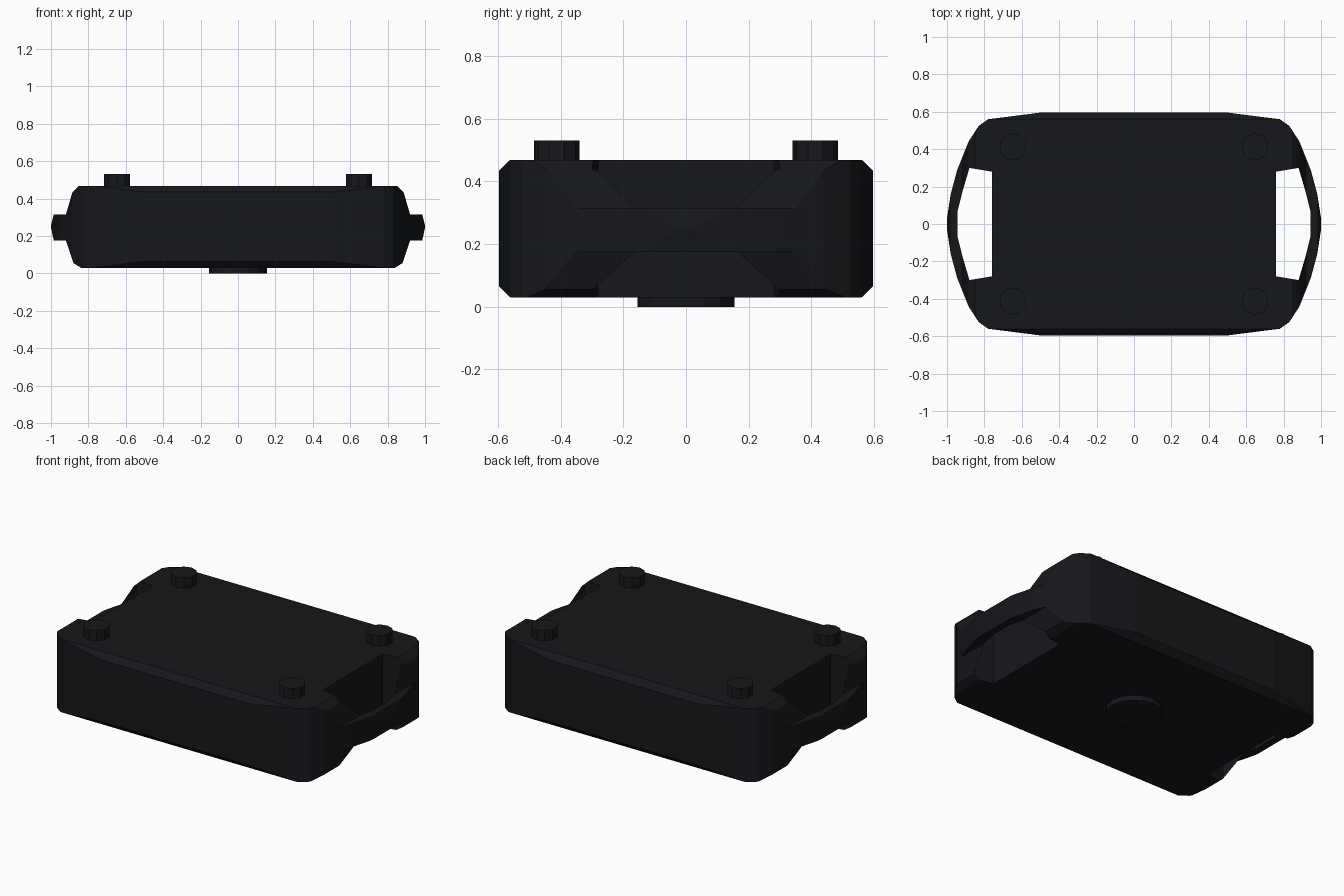
import bpy, bmesh
from mathutils import Vector

if "Cube" in bpy.data.objects:
    bpy.data.objects.remove(bpy.data.objects["Cube"])

black = bpy.data.materials.new("black_plastic")
black.diffuse_color = (0.008, 0.0085, 0.011, 1)
black.use_nodes = True
black.node_tree.nodes["Principled BSDF"].inputs["Base Color"].default_value = black.diffuse_color


def prism(name, pts, axis, lo, hi):
    """Extrude a closed 2D profile along the given axis."""
    place = {"x": lambda a, b, d: (d, a, b),
             "y": lambda a, b, d: (a, d, b),
             "z": lambda a, b, d: (a, b, d)}[axis]
    bm = bmesh.new()
    face = bm.faces.new([bm.verts.new(place(a, b, lo)) for a, b in pts])
    new = bmesh.ops.extrude_face_region(bm, geom=[face])["geom"]
    bmesh.ops.translate(bm, vec=Vector(place(0, 0, hi - lo)),
                        verts=[v for v in new if isinstance(v, bmesh.types.BMVert)])
    bmesh.ops.recalc_face_normals(bm, faces=bm.faces)
    mesh = bpy.data.meshes.new(name)
    bm.to_mesh(mesh)
    bm.free()
    ob = bpy.data.objects.new(name, mesh)
    bpy.context.collection.objects.link(ob)
    mesh.materials.append(black)
    return ob


def cut(ob, tool, operation):
    """Apply a boolean and remove the tool."""
    tool.hide_render = True
    mod = ob.modifiers.new(operation, "BOOLEAN")
    mod.operation, mod.object, mod.solver = operation, tool, "EXACT"
    bpy.context.view_layer.objects.active = ob
    bpy.ops.object.modifier_apply(modifier=mod.name)
    bpy.data.objects.remove(tool)


def mirrored(half):
    """Close a right-hand profile with its left-hand mirror image."""
    return half + [(-a, b) for a, b in reversed(half)]


def cylinder(name, sides, radius, x, y, z0, z1):
    bpy.ops.mesh.primitive_cylinder_add(vertices=sides, radius=radius, depth=z1 - z0,
                                        location=(x, y, (z0 + z1) / 2))
    ob = bpy.context.object
    ob.name = name
    ob.data.materials.append(black)


# Case body: plan outline intersected with the front and side profiles
quarter = [(0.49, 0.597), (0.78, 0.56), (0.83, 0.525), (0.885, 0.44),
           (0.945, 0.29), (0.98, 0.16), (1.0, 0.03)]
right = [(x, -y) for x, y in quarter] + quarter[::-1]
body = prism("case_body", mirrored(right), "z", -0.1, 0.6)

front = [(0.84, 0.03), (0.88, 0.055), (0.92, 0.175), (0.985, 0.175), (1.001, 0.25),
         (0.985, 0.315), (0.92, 0.315), (0.885, 0.435), (0.85, 0.468)]
cut(body, prism("front_profile", mirrored(front), "y", -0.8, 0.8), "INTERSECT")

side = [(0.56, 0.03), (0.601, 0.07), (0.601, 0.435), (0.56, 0.468 + 0.0005), (0.5, 0.49)]
side = [(0.556, 0.026), (0.601, 0.07), (0.601, 0.43), (0.553, 0.476)]
cut(body, prism("side_profile", mirrored(side), "x", -1.2, 1.2), "INTERSECT")

# Hand openings that leave a bowed handle at each end
half = [(0.76, 0.28), (0.88, 0.30), (0.918, 0.17), (0.943, 0.07)]
hole = half + [(x, -y) for x, y in reversed(half)]
for s in (-1, 1):
    cut(body, prism("handle_opening", [(s * x, y) for x, y in hole], "z", -0.2, 0.7),
        "DIFFERENCE")

# Four stacking studs on top, one round foot below
for sx in (-1, 1):
    for sy in (-1, 1):
        cylinder("stud", 10, 0.073, sx * 0.647, sy * 0.412, 0.44, 0.53)
cylinder("foot", 16, 0.155, 0, 0, 0.0, 0.06)
